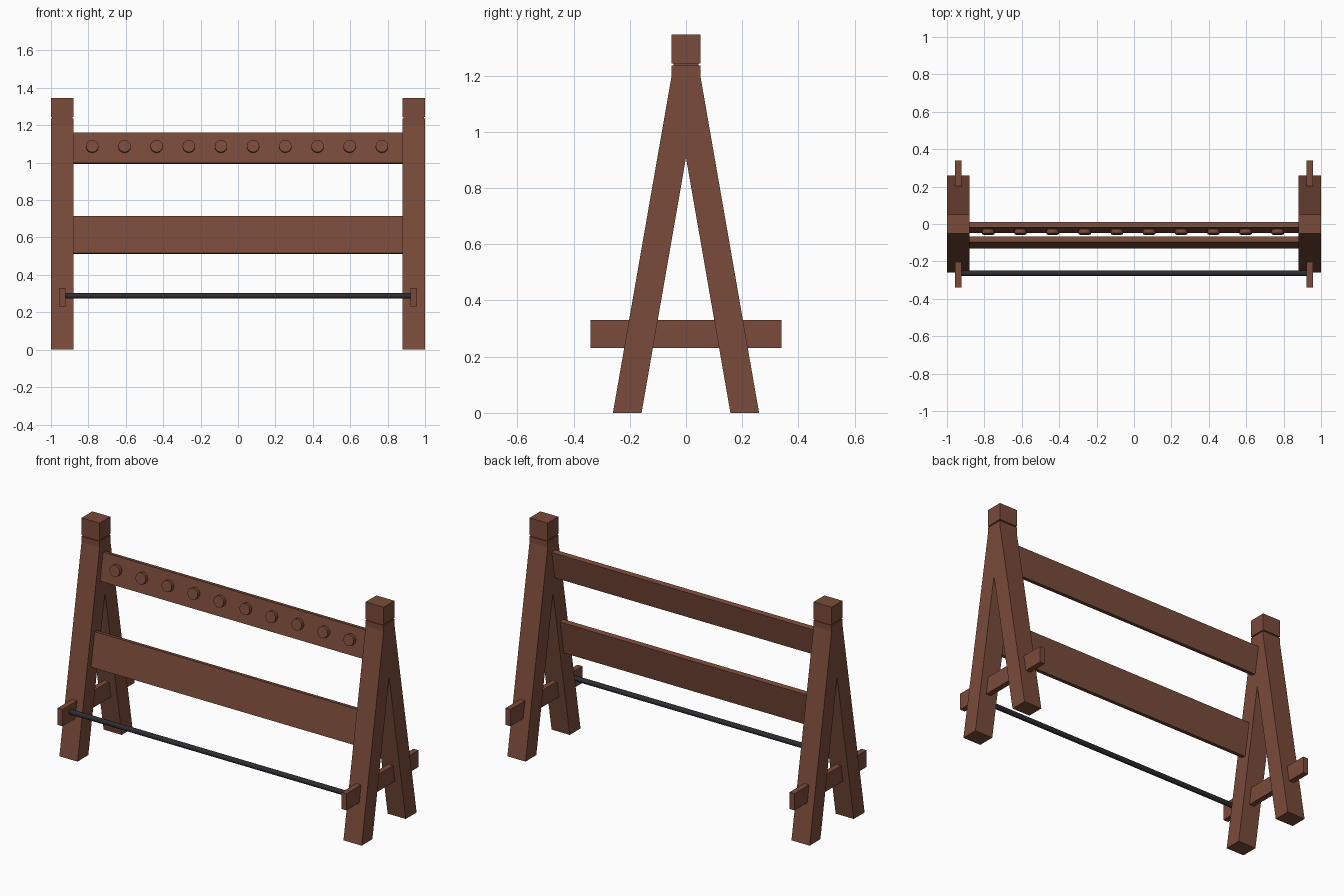
import bpy, bmesh, math
from mathutils import Matrix

if "Cube" in bpy.data.objects:
    bpy.data.objects.remove(bpy.data.objects["Cube"])


def material(name, color):
    m = bpy.data.materials.new(name)
    m.diffuse_color = (*color, 1)
    m.use_nodes = True
    m.node_tree.nodes["Principled BSDF"].inputs["Base Color"].default_value = m.diffuse_color
    return m


WOOD = material("brown wood", (0.195, 0.070, 0.041))
IRON = material("dark metal", (0.026, 0.026, 0.032))
TILT = math.atan(0.21 / 1.2)  # lean of the front legs


def finish(bm, name, mat):
    bmesh.ops.recalc_face_normals(bm, faces=bm.faces)
    me = bpy.data.meshes.new(name)
    bm.to_mesh(me)
    bm.free()
    me.materials.append(mat)
    ob = bpy.data.objects.new(name, me)
    bpy.context.collection.objects.link(ob)
    return ob


def box(name, center, size, tilt=0.0):
    bm = bmesh.new()
    m = Matrix.Translation(center) @ Matrix.Rotation(-tilt, 4, 'X') @ Matrix.Diagonal((*size, 1))
    bmesh.ops.create_cube(bm, size=1, matrix=m)
    return finish(bm, name, WOOD)


def rod(name, center, radius, length, rot, mat, sides=24):
    bm = bmesh.new()
    bmesh.ops.create_cone(bm, cap_ends=True, segments=sides, radius1=radius, radius2=radius,
                          depth=length, matrix=Matrix.Translation(center) @ rot)
    for f in bm.faces:
        f.smooth = len(f.verts) == 4
    for e in bm.edges:
        e.smooth = all(len(f.verts) == 4 for f in e.link_faces)
    return finish(bm, name, mat)


def leg(name, x, side):
    # side profile of one leg, extruded across the post width
    prof = [(0.26, 0), (0.158, 0), (0, 0.908), (0, 1.236), (0.051, 1.236), (0.051, 1.2)]
    bm = bmesh.new()
    face = bm.faces.new([bm.verts.new((x - 0.06, side * y, z)) for y, z in prof])
    ext = bmesh.ops.extrude_face_region(bm, geom=[face])
    verts = [v for v in ext["geom"] if isinstance(v, bmesh.types.BMVert)]
    bmesh.ops.translate(bm, verts=verts, vec=(0.12, 0, 0))
    return finish(bm, name, WOOD)


# A-frame at each end
for side, label in ((-1, "left"), (1, "right")):
    x = side * 0.94
    leg(label + "_front_leg", x, -1)
    leg(label + "_back_leg", x, 1)
    box(label + "_neck", (x, 0, 1.24), (0.108, 0.09, 0.03))
    box(label + "_post_cap", (x, 0, 1.2945), (0.12, 0.102, 0.103))
    box(label + "_crossbar", (x, 0, 0.28), (0.033, 0.68, 0.1))

# Tilted boards between the frames
box("upper_board", (0, -0.018, 1.077), (1.77, 0.03, 0.165), TILT)
box("lower_board", (0, -0.1, 0.613), (1.77, 0.03, 0.202), TILT)

# Row of round pegs on the upper board
peg_rot = Matrix.Rotation(math.pi / 2 - TILT, 4, 'X')
for i in range(10):
    rod(f"peg_{i + 1}", (-0.779 + i * 0.172, -0.042, 1.087), 0.033, 0.024, peg_rot, WOOD)

# Metal foot rail
rod("foot_rail", (0, -0.264, 0.288), 0.015, 1.86, Matrix.Rotation(math.pi / 2, 4, 'Y'), IRON, 16)
